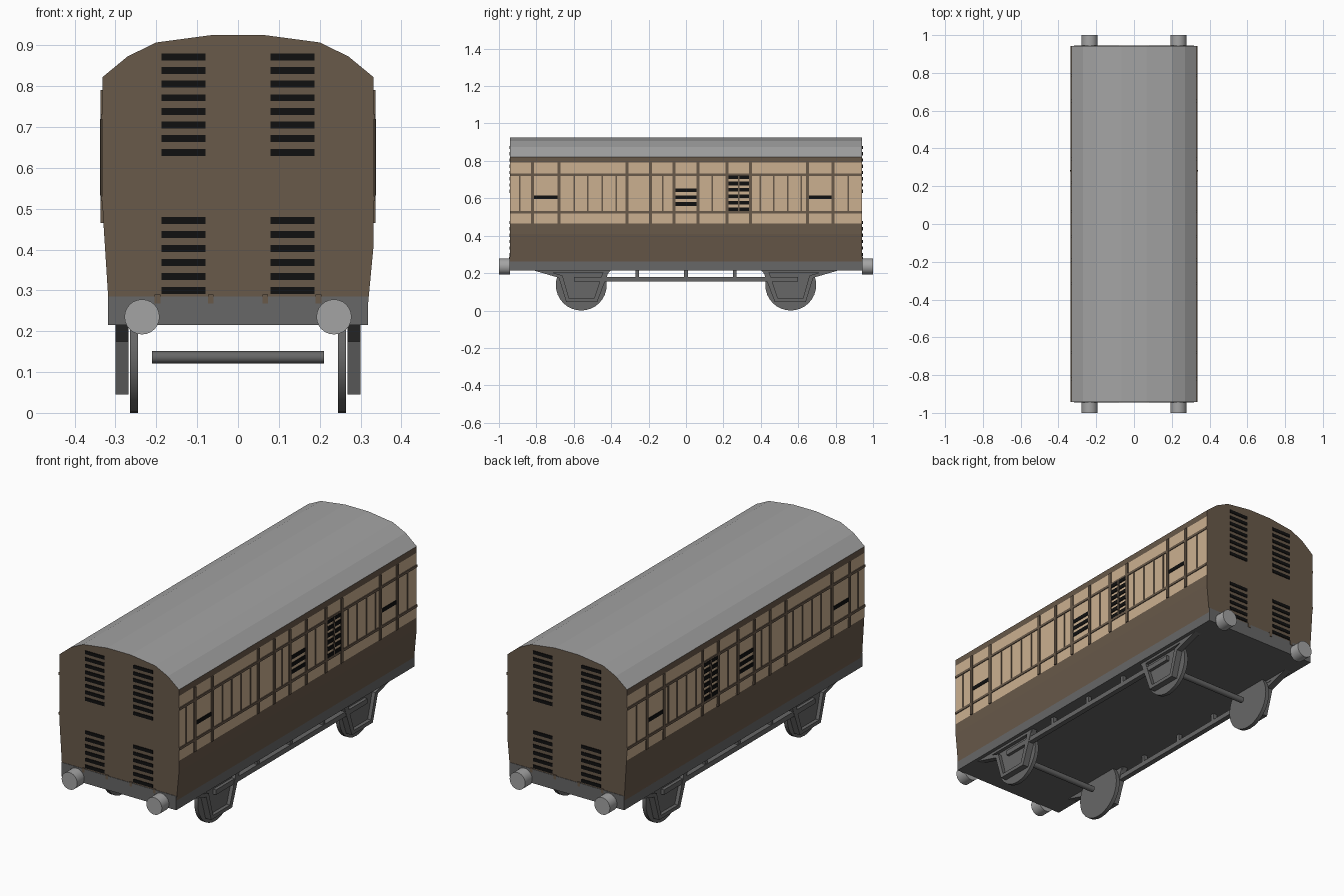
import bpy, bmesh
from math import radians
from mathutils import Matrix

if "Cube" in bpy.data.objects:
    bpy.data.objects.remove(bpy.data.objects["Cube"])


def material(name, *rgb):
    m = bpy.data.materials.new(name)
    m.use_nodes = True
    m.diffuse_color = (*rgb, 1)
    m.node_tree.nodes["Principled BSDF"].inputs["Base Color"].default_value = (*rgb, 1)
    return m


BROWN = material("dark brown", 0.14, 0.1, 0.068)
TAN = material("tan panel", 0.6, 0.435, 0.28)
ROOF = material("roof grey", 0.37, 0.37, 0.37)
IRON = material("iron grey", 0.135, 0.135, 0.135)
BLACK = material("black", 0.005, 0.005, 0.005)


def finish(name, bm, mats, mirror=""):
    bmesh.ops.recalc_face_normals(bm, faces=bm.faces)
    me = bpy.data.meshes.new(name)
    bm.to_mesh(me)
    bm.free()
    ob = bpy.data.objects.new(name, me)
    bpy.context.collection.objects.link(ob)
    for m in mats:
        me.materials.append(m)
    if mirror:
        mod = ob.modifiers.new("mirror", "MIRROR")
        mod.use_axis = ["x" in mirror, "y" in mirror, False]
        mod.use_clip = False
        mod.use_mirror_merge = False
    return ob


def box(bm, x, y, z):
    """Add a box from three (low, high) ranges."""
    mid = [(a + b) / 2 for a, b in (x, y, z)]
    size = [b - a for a, b in (x, y, z)]
    mat = Matrix.Translation(mid) @ Matrix.Diagonal((*size, 1))
    bmesh.ops.create_cube(bm, size=1, matrix=mat)


def boxes(name, items, mat, mirror=""):
    bm = bmesh.new()
    for item in items:
        box(bm, *item)
    return finish(name, bm, [mat], mirror)


def prism(bm, pts, axis, lo, hi):
    """Extrude a profile along x (points are y, z) or y (points are x, z)."""
    place = (lambda a, b: (lo, a, b)) if axis == "x" else (lambda a, b: (a, lo, b))
    face = bm.faces.new([bm.verts.new(place(*p)) for p in pts])
    out = bmesh.ops.extrude_face_region(bm, geom=[face])
    step = (hi - lo, 0, 0) if axis == "x" else (0, hi - lo, 0)
    bmesh.ops.translate(bm, vec=step,
                        verts=[g for g in out["geom"] if isinstance(g, bmesh.types.BMVert)])


def cylinder(name, loc, radius, depth, axis, mat, mirror="", sides=24):
    bm = bmesh.new()
    turn = Matrix.Rotation(radians(90), 4, "Y" if axis == "x" else "X")
    bmesh.ops.create_cone(bm, cap_ends=True, segments=sides, radius1=radius, radius2=radius,
                          depth=depth, matrix=Matrix.Translation(loc) @ turn)
    ob = finish(name, bm, [mat], mirror)
    bpy.ops.object.select_all(action="DESELECT")
    bpy.context.view_layer.objects.active = ob
    ob.select_set(True)
    bpy.ops.object.shade_smooth_by_angle(angle=radians(35))
    return ob


def around(c, w):
    return (c - w / 2, c + w / 2)


# Coach body: one long section, coloured by height and direction
WIDE, END = 0.332, 0.942
half_roof = [(WIDE, 0.822), (0.27, 0.873), (0.2, 0.907), (0.065, 0.925)]
section = [(-0.318, 0.262), (0.318, 0.262), (WIDE, 0.41), (WIDE, 0.465), (WIDE, 0.79)]
section += half_roof + [(-x, z) for x, z in reversed(half_roof)]
section += [(-WIDE, 0.79), (-WIDE, 0.51), (-WIDE, 0.465), (-0.318, 0.285)]
section[-2:-1] = [(-0.3295, 0.465)]
bm = bmesh.new()
prism(bm, section, "y", -END, END)
bmesh.ops.recalc_face_normals(bm, faces=bm.faces)
for f in bm.faces:
    z = f.calc_center_median().z
    if abs(f.normal.y) < 0.5:
        if z > 0.823:
            f.material_index = 2
        elif 0.465 < z < 0.79:
            f.material_index = 1
finish("coach_body", bm, [BROWN, TAN, ROOF])

# Beading on the sides
HIGH, LOW = 0.79, 0.465
posts = [-0.82, -0.68, -0.315, -0.19, -0.065, 0.065, 0.22, 0.345, 0.65, 0.785]
slim = [-0.888, -0.597, -0.524, -0.449, -0.374, -0.125, 0.14, 0.396, 0.47, 0.545, 0.615, 0.868]
beads = [((0.325, 0.337), around(y, 0.016), (LOW, HIGH)) for y in posts]
beads += [((0.325, 0.335), around(y, 0.008), (0.525, 0.725)) for y in slim]
beads += [((0.325, 0.336), (-END, END), around(z, 0.013)) for z in (0.525, 0.725)]
boxes("side_beading", beads, BROWN, "x")

# Side louvres and vents
vents = [((0.325, 0.3345), around(y, 0.125), around(0.605, 0.02)) for y in (-0.75, 0.7175)]
vents += [((0.325, 0.3345), around(0, 0.114), around(z, 0.02)) for z in (0.57, 0.606, 0.643)]
vents += [((0.325, 0.3365), around(0.2825, 0.112), around(0.541 + 0.0345 * i, 0.019))
          for i in range(6)]
boxes("side_louvres", vents, BLACK, "x")
boxes("louvre_divider", [((0.325, 0.338), around(0.2825, 0.008), (0.532, 0.72))], BROWN, "x")

# End louvres in an upper and a lower bank
rows = [0.638 + 0.0334 * i for i in range(8)] + [0.3 + 0.0342 * i for i in range(6)]
boxes("end_louvres", [((0.08, 0.187), (0.938, 0.945), around(z, 0.017)) for z in rows],
      BLACK, "xy")

# Underframe, end beams and small end straps
boxes("underframe", [((-0.318, 0.318), (-0.943, 0.943), (0.215, 0.264))], IRON)
boxes("end_beam", [((-0.318, 0.318), (0.93, 0.944), (0.215, 0.285))], IRON, "y")
boxes("end_strap", [((x - 0.007, x + 0.007), (0.94, 0.946), (0.268, 0.29)) for x in (0.067, 0.197)],
      BROWN, "xy")

# Buffers
cylinder("buffer", (0.235, 0.97, 0.235), 0.043, 0.06, "y", ROOF, "xy")

# Wheels and axles
cylinder("wheel", (0.255, 0.56, 0.136), 0.136, 0.02, "x", IRON, "xy", 32)
cylinder("axle", (0, 0.56, 0.136), 0.015, 0.42, "x", IRON, "y", 12)

# Axle guards: raised rim around a recessed plate
outer = [(0.41, 0.216), (0.475, 0.045), (0.64, 0.045), (0.68, 0.175), (0.82, 0.216)]
inner = [(0.445, 0.202), (0.492, 0.063), (0.625, 0.063), (0.66, 0.187), (0.71, 0.202)]
bm = bmesh.new()
prism(bm, inner, "x", 0.27, 0.282)
for i in range(len(outer)):
    j = (i + 1) % len(outer)
    prism(bm, [outer[i], outer[j], inner[j], inner[i]], "x", 0.268, 0.3)
finish("axle_guard", bm, [IRON], "xy")

# Truss bar with its hangers and slanted end struts
truss = [((0.272, 0.298), (0, 0.6), (0.155, 0.18))]
truss += [((0.275, 0.295), y, (0.17, 0.217)) for y in ((0, 0.01), around(0.26, 0.018))]
boxes("truss_bar", truss, IRON, "xy")
bm = bmesh.new()
prism(bm, [(0.445, 0.165), (0.46, 0.165), (0.415, 0.217), (0.4, 0.217)], "x", 0.272, 0.298)
finish("truss_strut", bm, [IRON], "xy")
